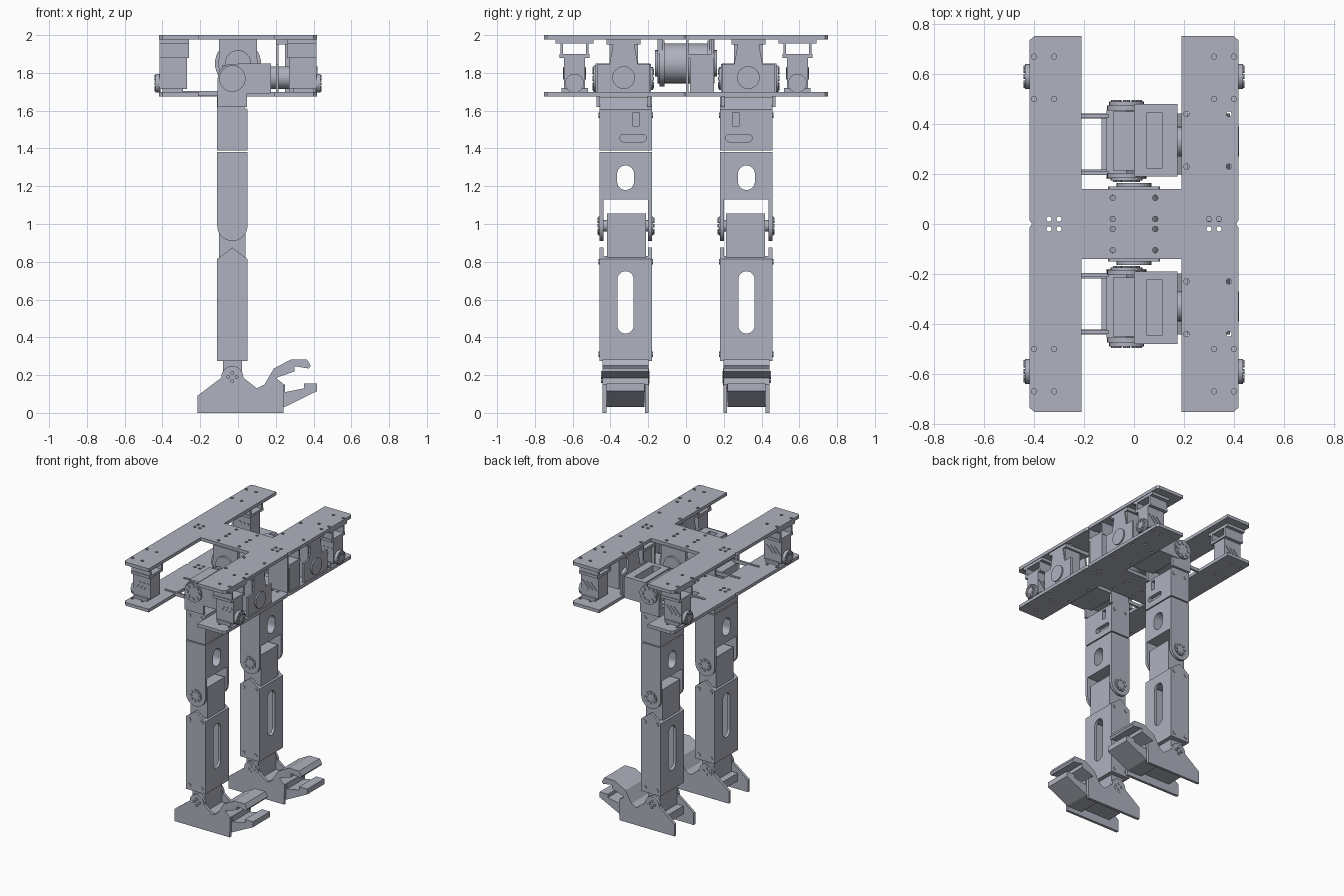
import bpy
import bmesh
from math import pi, cos, sin
from mathutils import Matrix, Vector

cube = bpy.data.objects.get("Cube")
if cube:
    bpy.data.objects.remove(cube)

metal = bpy.data.materials.new("grey_metal")
metal.use_nodes = True
GREY = (0.43, 0.445, 0.52, 1)
metal.diffuse_color = GREY
metal.node_tree.nodes["Principled BSDF"].inputs["Base Color"].default_value = GREY


def finish(name, bm):
    bmesh.ops.recalc_face_normals(bm, faces=bm.faces)
    mesh = bpy.data.meshes.new(name)
    bm.to_mesh(mesh)
    bm.free()
    mesh.materials.append(metal)
    ob = bpy.data.objects.new(name, mesh)
    bpy.context.collection.objects.link(ob)
    return ob


def box(name, x, y, z):
    bm = bmesh.new()
    bmesh.ops.create_cube(bm, size=1)
    for v in bm.verts:
        v.co = [(a + b) / 2 + c * (b - a) for (a, b), c in zip((x, y, z), v.co)]
    return finish(name, bm)


def prism(name, pts, axis, lo, hi):
    """Extrude a 2D outline: axis y takes (x, z), axis z takes (x, y), axis x takes (y, z)."""
    place = {"x": lambda a, b, t: (t, a, b), "y": lambda a, b, t: (a, t, b),
             "z": lambda a, b, t: (a, b, t)}[axis]
    bm = bmesh.new()
    face = bm.faces.new([bm.verts.new(place(a, b, lo)) for a, b in pts])
    out = bmesh.ops.extrude_face_region(bm, geom=[face])
    move = Vector(place(0, 0, hi - lo))
    bmesh.ops.translate(bm, vec=move, verts=[v for v in out["geom"] if isinstance(v, bmesh.types.BMVert)])
    return finish(name, bm)


def arc(cx, cz, r, a0, a1, n=12):
    return [(cx + r * cos(a0 + (a1 - a0) * i / n), cz + r * sin(a0 + (a1 - a0) * i / n)) for i in range(n + 1)]


def disc(name, a, b, r, axis, lo, hi, n=24):
    ob = prism(name, arc(a, b, r, 0, 2 * pi, n)[:-1], axis, lo, hi)
    for p in ob.data.polygons:
        p.use_smooth = len(p.vertices) == 4 and n > 12
    for e in ob.data.edges:
        faces = [p for p in ob.data.polygons if not p.use_smooth and set(e.vertices) <= set(p.vertices)]
        e.use_edge_sharp = bool(faces)
    return ob


def slot(cy, z0, z1, r, x0, x1):
    return prism("cutter", arc(cy, z1 - r, r, 0, pi) + arc(cy, z0 + r, r, pi, 2 * pi), "x", x0, x1)


def cut(ob, cutters):
    for c in cutters:
        m = ob.modifiers.new("cut", "BOOLEAN")
        m.operation, m.object, m.solver = "DIFFERENCE", c, "EXACT"
    bpy.context.view_layer.update()
    mesh = bpy.data.meshes.new_from_object(ob.evaluated_get(bpy.context.evaluated_depsgraph_get()))
    ob.modifiers.clear()
    ob.data = mesh
    for c in cutters:
        bpy.data.objects.remove(c)
    return ob


def horn(name, a, b, r, axis, lo, hi):
    """Servo horn: a disc with a ring of bolts on its outer face (hi)."""
    disc(name, a, b, r, axis, min(lo, hi), max(lo, hi))
    tip = hi + (0.006 if hi > lo else -0.006)
    for i in range(8):
        t = i * pi / 4
        disc(name + "_bolt", a + r * 0.7 * cos(t), b + r * 0.7 * sin(t), r * 0.2,
             axis, min(hi, tip), max(hi, tip), 10)


# Body deck plates: H outline with a small nick at the middle of each outer edge
half = [(0.40, 0.752), (0.418, 0.735), (0.418, 0.015), (0.408, 0)]
right = half + [(x, -y) for x, y in reversed(half[:-1])]
outline = right + [(0.19, -0.752), (0.19, -0.14), (-0.21, -0.14), (-0.21, -0.752)]
outline += [(-x, -y) for x, y in right]
outline += [(-0.21, 0.752), (-0.21, 0.14), (0.19, 0.14), (0.19, 0.752)]
holes = [(sx * x, sy * y) for sx in (-1, 1) for sy in (-1, 1)
         for x, y in [(0.40, 0.67), (0.32, 0.67), (0.40, 0.5), (0.32, 0.5), (0.085, 0.105), (0.085, 0.02),
                      (0.34, 0.02), (0.30, 0.02)]]
holes += [(x, sy * y) for x in (0.21, 0.38) for y in (0.23, 0.44) for sy in (-1, 1)]
for name, z in (("top_deck", 1.976), ("bottom_deck", 1.675)):
    plate = prism(name, outline, "z", z, z + 0.024)
    drills = [disc("cutter", x, y, 0.011, "z", z - 0.02, z + 0.05, 10) for x, y in holes]
    cut(plate, drills)

# Corner servos with top bracket, foot and outward horn
for sx in (-1, 1):
    def sp(a, b):
        return tuple(sorted((sx * a, sx * b)))
    for sy in (-1, 1):
        y = 0.59 * sy
        body = box("corner_servo", sp(0.27, 0.415), (y - 0.055, y + 0.055), (1.715, 1.90))
        box("corner_servo_foot", sp(0.29, 0.40), (y - 0.07, y + 0.07), (1.695, 1.72))
        box("corner_bracket_top", sp(0.26, 0.415), (y - 0.10, y + 0.10), (1.955, 1.98))
        box("corner_bracket_flange", sp(0.26, 0.415), (y - 0.08, y + 0.08), (1.88, 1.90))
        for k in (-0.075, 0.06):
            box("corner_bracket_web", sp(0.26, 0.415), (y + k, y + k + 0.015), (1.90, 1.96))
        horn("corner_horn", y, 1.745, 0.05, "x", sx * 0.41, sx * 0.437)
        # Slanted vents on the front and back of the servo
        for i in range(3):
            x0 = sx * 0.345 + (i - 1) * 0.032
            pts = [(x0 - 0.03, 1.775), (x0 - 0.02, 1.765), (x0 + 0.03, 1.82), (x0 + 0.02, 1.83)]
            for face in (-1, 1):
                ys = sorted((y + face * 0.054, y + face * 0.06))
                prism("servo_vent", pts, "y", *ys)

# Hip drive units and their brackets on the left rail
for s in (-1, 1):
    y = 0.33 * s
    box("rail_servo", (0.27, 0.40), (y - 0.075, y + 0.075), (1.70, 1.955))
    plate = [(y - 0.14, 1.70), (y + 0.14, 1.70), (y + 0.14, 1.845), (y + 0.075, 1.845),
             (y + 0.055, 1.96), (y - 0.055, 1.96), (y - 0.075, 1.845), (y - 0.14, 1.845)]
    prism("rail_bracket_outer", plate, "x", 0.395, 0.41)
    prism("rail_bracket_inner", plate, "x", 0.20, 0.215)
    disc("rail_drive", y, 1.775, 0.06, "x", 0.17, 0.42)
    box("rail_bracket_cap", (0.20, 0.41), (y - 0.09, y + 0.09), (1.95, 1.98))
    for k in (0.205, 0.432):
        box("passive_arm", (-0.30, -0.10), (s * k - 0.008, s * k + 0.008), (1.68, 1.705))

# Centre servos and the paired round hip motors
box("centre_servo", (0.27, 0.41), (0.02, 0.14), (1.70, 1.90))
box("centre_servo_bracket", (0.25, 0.41), (0.0, 0.15), (1.88, 1.90))
for y in (0.0, 0.135):
    box("centre_servo_wall", (0.25, 0.41), (y, y + 0.012), (1.70, 1.98))
disc("centre_motor", 0, 1.85, 0.105, "y", -0.15, 0.15, 36)
for s in (-1, 1):
    disc("centre_motor_rim", 0, 1.85, 0.122, "y", *sorted((s * 0.115, s * 0.14)), 36)
    disc("centre_motor_face", 0, 1.85, 0.07, "y", *sorted((s * 0.14, s * 0.165)))
    box("centre_motor_mount", (-0.10, 0.10), tuple(sorted((s * 0.125, s * 0.15))), (1.87, 1.98))

# Legs: s = -1 is the front one, s = 1 the back one
AX = -0.03
for s in (-1, 1):
    def ys(a, b):
        return tuple(sorted((s * a, s * b)))
    mid = 0.32 * s

    # Hip gear box: open frame around a horizontal motor
    frame = box("hip_frame", (-0.0, 0.175), ys(0.19, 0.48), (1.69, 1.85))
    cut(frame, [box("cutter", (0.05, 0.115), ys(0.225, 0.445), (1.75, 1.9))])
    box("hip_motor", (-0.085, 0.05), ys(0.215, 0.45), (1.70, 1.84))
    for k in (0.185, 0.455):
        tongue = arc(AX, 1.77, 0.078, 0, pi) + [(-0.108, 1.62), (0.048, 1.62)]
        prism("hip_fork", tongue, "y", *ys(k, k + 0.02))
    horn("hip_horn", AX, 1.77, 0.07, "y", 0.47 * s, 0.49 * s)
    horn("hip_inner_horn", AX, 1.77, 0.06, "y", 0.19 * s, 0.175 * s)

    # Hip link with sloping shoulder, a slot and a square port
    pts = [(-0.11, 1.39), (0.05, 1.39), (0.05, 1.605), (AX, 1.672), (-0.11, 1.672)]
    link = prism("hip_link", pts, "y", *ys(0.18, 0.457))
    groove = prism("cutter", arc(s * 0.33, 1.455, 0.02, -pi / 2, -1.5 * pi)
                   + arc(s * 0.23, 1.455, 0.02, pi / 2, -pi / 2)
                   if s < 0 else arc(0.23, 1.455, 0.02, -pi / 2, -1.5 * pi)
                   + arc(0.33, 1.455, 0.02, pi / 2, -pi / 2), "x", 0.02, 0.1)
    port = box("cutter", (0.0, 0.1), ys(0.245, 0.28), (1.52, 1.59))
    cut(link, [groove, port])

    # Thigh: rounded fork, open at the knee, with an oval window
    pts = arc(AX, 0.99, 0.08, pi, 2 * pi, 16) + [(0.05, 1.382), (-0.11, 1.382)]
    thigh = prism("thigh", pts, "y", *ys(0.18, 0.457))
    cut(thigh, [box("cutter", (-0.2, 0.2), ys(0.20, 0.437), (0.8, 1.13)),
                slot(mid, 1.18, 1.31, 0.045, -0.2, 0.2)])
    horn("knee_horn", AX, 0.99, 0.05, "y", 0.45 * s, 0.463 * s)
    horn("knee_inner_horn", AX, 0.99, 0.05, "y", 0.19 * s, 0.174 * s)

    # Knee servo between the forks
    box("knee_servo", (-0.10, 0.04), ys(0.212, 0.417), (0.78, 1.055))
    disc("knee_axle", AX, 0.99, 0.03, "y", *ys(0.19, 0.45))

    # Shin: peaked tube with a long window
    pts = [(-0.11, 0.275), (0.05, 0.275), (0.05, 0.815), (AX, 0.875), (-0.11, 0.815)]
    shin = prism("shin", pts, "y", *ys(0.18, 0.457))
    cut(shin, [box("cutter", (-0.09, 0.03), ys(0.20, 0.437), (0.32, 0.95)),
               slot(mid, 0.42, 0.75, 0.043, -0.2, 0.2)])

    # Screws on the flat sides of the links
    for z in (0.31, 0.80, 1.575):
        for x in (-0.08, 0.02):
            for a, b in ((0.18, 0.175), (0.457, 0.462)):
                disc("link_screw", x, z, 0.014, "y", *ys(a, b), 12)

    # Ankle block and pivot
    box("ankle_servo", (-0.08, 0.02), ys(0.215, 0.42), (0.10, 0.29))
    disc("ankle_axle", AX, 0.19, 0.045, "y", *ys(0.196, 0.44))
    for a, b in ((0.436, 0.45), (0.204, 0.192)):
        for i in range(4):
            disc("ankle_bolt", AX + 0.022 * cos(i * pi / 2), 0.19 + 0.022 * sin(i * pi / 2), 0.01,
                 "y", *ys(a, b), 10)

    # Foot side plates, sole bridge and the two toe claws
    side = [(-0.215, 0), (0.24, 0), (0.245, 0.15), (0.19, 0.17), (0.10, 0.13), (0.03, 0.185)]
    side += arc(AX, 0.19, 0.058, 0, pi) + [(-0.09, 0.185), (-0.215, 0.09)]
    for k in (0.198, 0.422):
        prism("foot_side", side, "y", *ys(k, k + 0.02))
    box("foot_bridge", (-0.13, 0.10), ys(0.21, 0.43), (0.06, 0.12))
    upper = [(0.10, 0.13), (0.14, 0.15), (0.19, 0.235), (0.28, 0.283), (0.365, 0.283),
             (0.385, 0.25), (0.375, 0.235), (0.30, 0.247), (0.30, 0.22), (0.20, 0.185), (0.245, 0.15), (0.20, 0.11)]
    prism("upper_claw", upper, "y", *ys(0.198, 0.442))
    lower = [(0.10, 0.06), (0.12, 0.03), (0.245, 0.03), (0.418, 0.115), (0.418, 0.155), (0.35, 0.155),
             (0.35, 0.13), (0.25, 0.11), (0.25, 0.15), (0.20, 0.15)]
    prism("lower_claw", lower, "y", *ys(0.22, 0.42))
